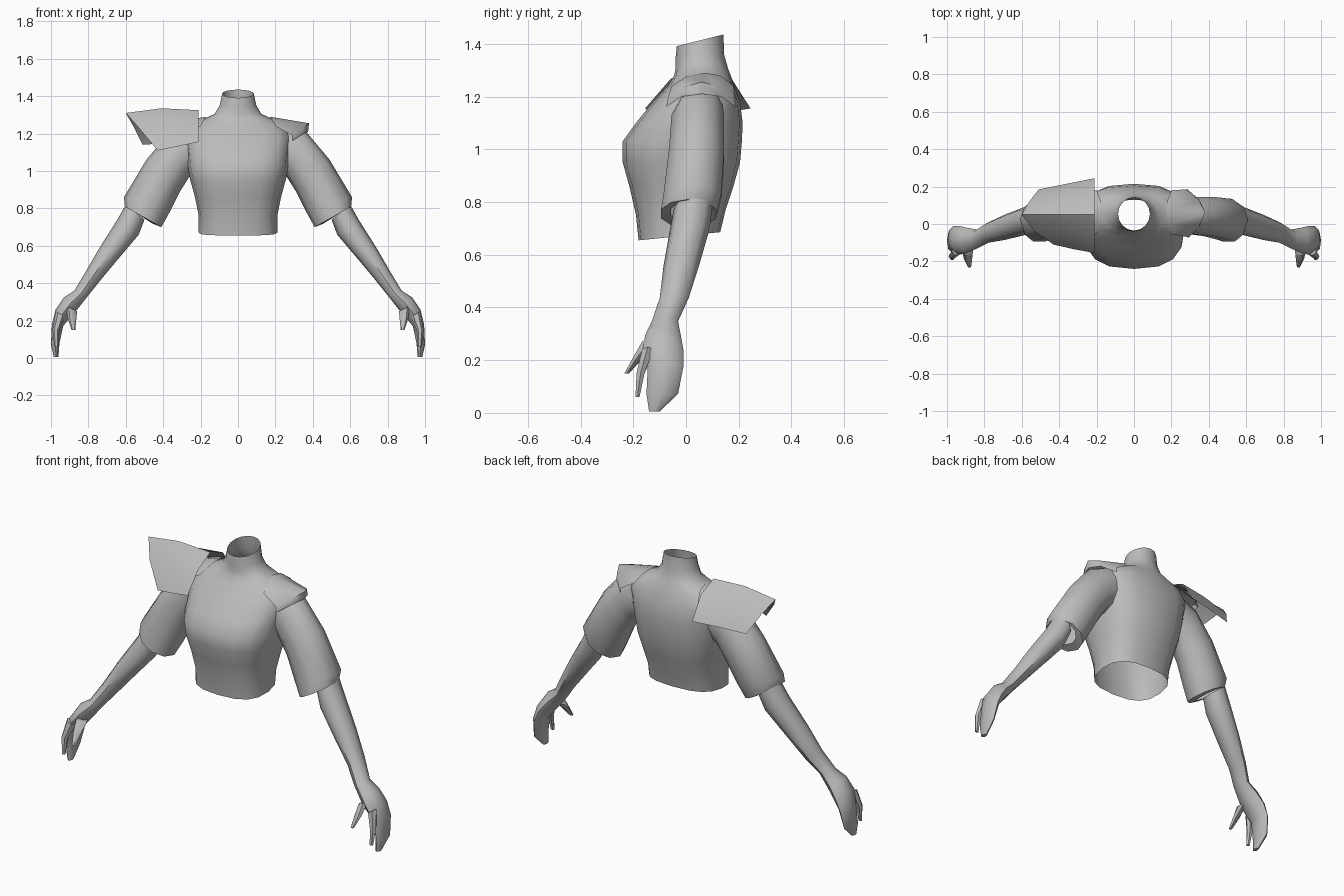
import bpy, bmesh, math

grey = bpy.data.materials.new("cloth grey")
grey.diffuse_color = (0.5, 0.5, 0.5, 1)


def make(name, rings, closed=True, cap_ends=(False, False), mirror=False, angle=50):
    """Skin a list of point rings into one smooth-shaded object."""
    bm = bmesh.new()
    vs = [[bm.verts.new(p) for p in r] for r in rings]
    n = len(vs[0])
    for a, b in zip(vs, vs[1:]):
        for i in range(n if closed else n - 1):
            j = (i + 1) % n
            bm.faces.new((a[i], a[j], b[j], b[i]))
    for flag, ring in zip(cap_ends, (vs[0], vs[-1])):
        if flag:
            bm.faces.new(ring)
    bmesh.ops.recalc_face_normals(bm, faces=bm.faces)
    if not closed and sum(f.normal.z for f in bm.faces) < 0:
        bmesh.ops.reverse_faces(bm, faces=bm.faces)
    me = bpy.data.meshes.new(name)
    bm.to_mesh(me)
    bm.free()
    me.materials.append(grey)
    ob = bpy.data.objects.new(name, me)
    bpy.context.collection.objects.link(ob)
    if mirror:
        ob.modifiers.new("mirror", "MIRROR").use_clip = False
    bpy.ops.object.select_all(action="DESELECT")
    ob.select_set(True)
    bpy.context.view_layer.objects.active = ob
    bpy.ops.object.shade_smooth_by_angle(angle=math.radians(angle))
    return ob


def limb(name, rows, sides=8, caps=(False, False)):
    """Each row: outer x, z, inner x, z, front y, back y."""
    rings = []
    for ox, oz, ix, iz, y0, y1 in rows:
        ring = []
        for i in range(sides):
            t = math.tau * i / sides
            c, s = math.cos(t), math.sin(t)
            ring.append(((ox + ix) / 2 + c * (ox - ix) / 2,
                         (y0 + y1) / 2 + s * (y1 - y0) / 2,
                         (oz + iz) / 2 + c * (oz - iz) / 2))
        rings.append(ring)
    return make(name, rings, cap_ends=caps, mirror=True)


def power(v, e):
    return math.copysign(abs(v) ** e, v)


# Torso and neck: height, half width, front y, back y, tilt, squareness
torso = [(0.67, 0.21, -0.18, 0.13, 0.10, 0.75),
         (0.76, 0.21, -0.19, 0.15, 0.05, 0.75),
         (0.86, 0.23, -0.215, 0.18, 0, 0.75),
         (0.95, 0.255, -0.24, 0.205, 0, 0.75),
         (1.03, 0.27, -0.24, 0.212, 0, 0.75),
         (1.10, 0.275, -0.19, 0.215, 0, 0.75),
         (1.18, 0.285, -0.125, 0.205, 0, 0.75),
         (1.245, 0.26, -0.065, 0.18, 0, 0.8),
         (1.28, 0.18, -0.045, 0.17, 0, 0.9),
         (1.305, 0.125, -0.04, 0.16, 0, 1),
         (1.35, 0.098, -0.04, 0.145, 0.08, 1),
         (1.413, 0.085, -0.035, 0.142, 0.25, 1)]
rings = []
for z, w, y0, y1, tilt, e in torso:
    ring = []
    for i in range(16):
        t = math.tau * i / 16
        y = (y0 + y1) / 2 + power(math.sin(t), e) * (y1 - y0) / 2
        ring.append((w * power(math.cos(t), e), y, z + tilt * (y - (y0 + y1) / 2)))
    rings.append(ring)
make("torso", rings, angle=60)

# Puffed sleeves, closed in around the elbow
limb("sleeve", [(0.24, 1.265, 0.18, 1.03, -0.03, 0.14),
                (0.36, 1.215, 0.26, 0.97, -0.06, 0.15),
                (0.49, 1.06, 0.31, 0.89, -0.07, 0.15),
                (0.61, 0.86, 0.36, 0.79, -0.09, 0.14),
                (0.605, 0.81, 0.41, 0.70, -0.10, 0.12),
                (0.59, 0.805, 0.46, 0.72, -0.06, 0.10)], 10)

# Forearm running into a mitten-like hand
limb("forearm_and_hand", [(0.60, 0.82, 0.50, 0.74, -0.045, 0.10),
                          (0.645, 0.74, 0.53, 0.66, -0.06, 0.09),
                          (0.74, 0.59, 0.64, 0.53, -0.085, 0.05),
                          (0.815, 0.46, 0.74, 0.41, -0.10, 0.01),
                          (0.875, 0.36, 0.80, 0.335, -0.13, -0.03),
                          (0.93, 0.325, 0.855, 0.265, -0.155, -0.02),
                          (0.975, 0.26, 0.895, 0.22, -0.165, -0.01),
                          (0.995, 0.18, 0.935, 0.17, -0.145, -0.01),
                          (1.0, 0.07, 0.955, 0.075, -0.15, -0.03),
                          (0.985, 0.005, 0.96, 0.005, -0.14, -0.10)],
     8, (False, True))
limb("index_finger", [(0.975, 0.25, 0.925, 0.22, -0.17, -0.12),
                      (0.992, 0.15, 0.955, 0.15, -0.19, -0.155),
                      (0.982, 0.06, 0.96, 0.06, -0.193, -0.175)], 6, (True, True))
limb("thumb", [(0.92, 0.28, 0.86, 0.25, -0.17, -0.10),
               (0.91, 0.21, 0.865, 0.20, -0.205, -0.165),
               (0.89, 0.15, 0.87, 0.15, -0.235, -0.215)], 6, (True, True))

# Small pointed shoulder caps
make("shoulder_cap", [
    [(0.20, -0.055, 1.24), (0.18, 0.0, 1.275), (0.17, 0.07, 1.29), (0.18, 0.13, 1.28), (0.20, 0.18, 1.24)],
    [(0.29, -0.07, 1.19), (0.35, -0.01, 1.235), (0.38, 0.06, 1.255), (0.35, 0.12, 1.24), (0.28, 0.185, 1.19)],
    [(0.29, -0.075, 1.16), (0.35, -0.015, 1.20), (0.375, 0.06, 1.21), (0.35, 0.13, 1.20), (0.28, 0.19, 1.16)],
], closed=False, mirror=True)

# Large flared plate over one shoulder
make("shoulder_plate", [
    [(-0.21, -0.155, 1.155), (-0.21, -0.06, 1.265), (-0.21, 0.05, 1.325), (-0.21, 0.165, 1.28), (-0.21, 0.245, 1.155)],
    [(-0.32, -0.135, 1.132), (-0.37, -0.05, 1.262), (-0.41, 0.05, 1.335), (-0.38, 0.14, 1.275), (-0.36, 0.215, 1.15)],
    [(-0.43, -0.11, 1.11), (-0.53, -0.04, 1.23), (-0.60, 0.05, 1.31), (-0.56, 0.12, 1.24), (-0.51, 0.185, 1.14)],
], closed=False)
